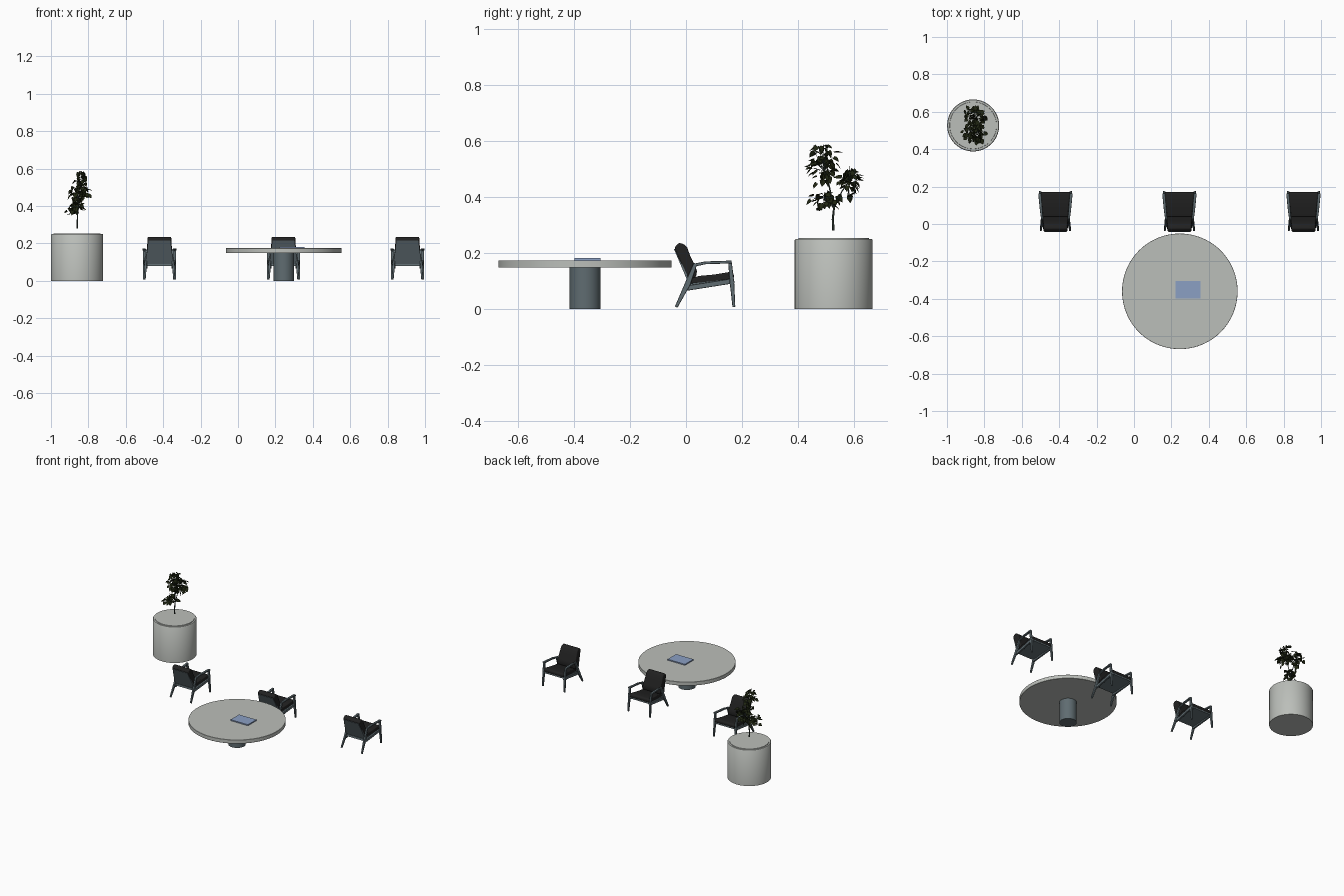
import bpy, bmesh, math, random
from mathutils import Vector, Matrix

if "Cube" in bpy.data.objects:
    bpy.data.objects.remove(bpy.data.objects["Cube"])

random.seed(7)


def mat(name, r, g, b):
    m = bpy.data.materials.new(name)
    m.diffuse_color = (r, g, b, 1)
    m.use_nodes = True
    m.node_tree.nodes["Principled BSDF"].inputs["Base Color"].default_value = m.diffuse_color
    return m


STONE = mat("pale grey stone", 0.50, 0.52, 0.49)
FRAME = mat("slate grey frame", 0.115, 0.15, 0.165)
BLACK = mat("black upholstery", 0.015, 0.015, 0.015)
BLUE = mat("blue cover", 0.26, 0.35, 0.55)
LEAF = mat("dark green leaf", 0.014, 0.019, 0.006)
BARK = mat("dark stem", 0.03, 0.045, 0.035)


def finish(name, bm, material, bevel=0.0, smooth=True, segs=2):
    bmesh.ops.recalc_face_normals(bm, faces=bm.faces)
    me = bpy.data.meshes.new(name)
    bm.to_mesh(me)
    bm.free()
    me.materials.append(material)
    ob = bpy.data.objects.new(name, me)
    bpy.context.collection.objects.link(ob)
    if bevel:
        mod = ob.modifiers.new("bevel", 'BEVEL')
        mod.width, mod.segments = bevel, segs
        mod.limit_method, mod.angle_limit = 'ANGLE', math.radians(30)
    if smooth:
        bpy.ops.object.select_all(action='DESELECT')
        ob.select_set(True)
        bpy.context.view_layer.objects.active = ob
        bpy.ops.object.shade_smooth_by_angle(angle=math.radians(40))
    return ob


def lathe(name, x, y, profile, material, n=96):
    """Turn an (r, z) profile; r = 0 ends are left to flat caps."""
    bm = bmesh.new()
    rings = [[bm.verts.new((x + r * math.cos(2 * math.pi * i / n),
                            y + r * math.sin(2 * math.pi * i / n), z))
              for i in range(n)] for r, z in profile]
    for a, b in zip(rings, rings[1:]):
        for i in range(n):
            j = (i + 1) % n
            bm.faces.new((a[i], a[j], b[j], b[i]))
    bm.faces.new(rings[0])
    bm.faces.new(rings[-1])
    return finish(name, bm, material)


def prism(name, cx, profile, half, material, bevel=0.0, segs=2):
    """Side profile of (y, z) points spread to +-half(y, z) in x."""
    bm = bmesh.new()
    sides = [[bm.verts.new((cx + s * half(y, z), y, z)) for y, z in profile]
             for s in (-1, 1)]
    n = len(profile)
    for i in range(n):
        j = (i + 1) % n
        bm.faces.new((sides[0][i], sides[0][j], sides[1][j], sides[1][i]))
    bm.faces.new(sides[0])
    bm.faces.new(sides[1])
    return finish(name, bm, material, bevel, segs=segs)


def bars(name, cx, points, material):
    """Mirrored pair of tapered bars; points are (x, y, z, width, depth)."""
    bm = bmesh.new()
    for s in (-1, 1):
        rings = []
        pos = [Vector((s * p[0], p[1], p[2])) for p in points]
        for k, p in enumerate(points):
            d = (pos[min(k + 1, len(pos) - 1)] - pos[max(k - 1, 0)]).normalized()
            across = Vector((1, 0, 0))
            deep = d.cross(across).normalized()
            rings.append([bm.verts.new(pos[k] + Vector((cx, 0, 0))
                          + across * a * p[3] / 2 + deep * b * p[4] / 2)
                          for a, b in ((-1, -1), (1, -1), (1, 1), (-1, 1))])
        for a, b in zip(rings, rings[1:]):
            for i in range(4):
                j = (i + 1) % 4
                bm.faces.new((a[i], a[j], b[j], b[i]))
        bm.faces.new(rings[0])
        bm.faces.new(rings[-1])
    return finish(name, bm, material, 0.002)


# Table, pedestal and book
TX, TY = 0.245, -0.36
lathe("table_pedestal", TX, TY, [(0.055, 0), (0.055, 0.148)], FRAME, 64)
lathe("table_top", TX, TY, [(0.308, 0.148), (0.309, 0.149), (0.309, 0.173),
                            (0.308, 0.174)], STONE)
bm = bmesh.new()
bmesh.ops.create_cube(bm, size=1, matrix=Matrix.Translation((0.289, -0.352, 0.1775))
                      @ Matrix.Diagonal((0.134, 0.093, 0.008, 1)))
finish("book", bm, BLUE, smooth=False)

# Planter with a slightly raised inner disc
PX, PY = -0.86, 0.527
lathe("planter", PX, PY, [(0.139, 0), (0.139, 0.246), (0.136, 0.25),
                          (0.126, 0.25), (0.125, 0.254)], STONE)

# Chairs
back_cushion = [(0.012, 0.106), (0.036, 0.114), (0.039, 0.135), (0.034, 0.152),
                (0.015, 0.19), (0.004, 0.22), (-0.009, 0.233), (-0.026, 0.236),
                (-0.041, 0.22), (-0.034, 0.2), (-0.002, 0.125)]
seat_cushion = [(0.012, 0.09), (0.016, 0.108), (0.045, 0.118), (0.10, 0.123),
                (0.155, 0.132), (0.168, 0.129), (0.172, 0.118), (0.168, 0.106),
                (0.10, 0.095)]
back_panel = [(-0.043, 0.214), (-0.037, 0.214), (0.018, 0.09), (0.012, 0.084)]
seat_panel = [(0.004, 0.078), (0.006, 0.09), (0.168, 0.108), (0.168, 0.098)]


def back_half(y, z):
    return 0.071 - 0.06 * (z - 0.1)


def seat_half(y, z):
    return 0.063 + 0.085 * y


for cx in (-0.42, 0.243, 0.906):
    prism("back_cushion", cx, back_cushion, back_half, BLACK, 0.006, 3)
    prism("seat_cushion", cx, seat_cushion, seat_half, BLACK, 0.005, 3)
    prism("back_panel", cx, back_panel,
          lambda y, z: 0.078 - 0.16 * (z - 0.085), FRAME)
    prism("seat_panel", cx, seat_panel, seat_half, FRAME)
    # side rails, legs and arms
    bars("seat_rail", cx, [(0.070, 0.0, 0.074, 0.012, 0.018),
                           (0.080, 0.172, 0.101, 0.012, 0.018)], FRAME)
    bars("rear_leg", cx, [(0.079, -0.035, 0.007, 0.010, 0.010),
                          (0.073, 0.006, 0.090, 0.012, 0.020),
                          (0.072, 0.034, 0.163, 0.012, 0.013)], FRAME)
    bars("front_leg", cx, [(0.084, 0.171, 0.007, 0.010, 0.010),
                           (0.082, 0.164, 0.095, 0.012, 0.016),
                           (0.083, 0.157, 0.166, 0.012, 0.013)], FRAME)
    bars("armrest", cx, [(0.071, 0.026, 0.156, 0.011, 0.011),
                         (0.076, 0.07, 0.165, 0.014, 0.010),
                         (0.084, 0.163, 0.168, 0.016, 0.010)], FRAME)

# Plant: trunk, twigs and folded heart-shaped leaves in three clumps
clumps = [((-0.835, 0.49, 0.515), (0.05, 0.05, 0.085), 62),
          ((-0.855, 0.585, 0.46), (0.065, 0.045, 0.06), 48),
          ((-0.875, 0.495, 0.39), (0.045, 0.055, 0.04), 36)]
cu = bpy.data.curves.new("plant_stems", 'CURVE')
cu.dimensions, cu.bevel_depth, cu.bevel_resolution = '3D', 0.0045, 1
cu.use_fill_caps = True
cu.materials.append(BARK)


def stem(points, r0, r1):
    sp = cu.splines.new('POLY')
    sp.points.add(len(points) - 1)
    for i, p in enumerate(points):
        sp.points[i].co = (*p, 1)
        sp.points[i].radius = r0 + (r1 - r0) * i / (len(points) - 1)


fork = Vector((-0.857, 0.528, 0.36))
stem([(-0.86, 0.526, 0.28), (-0.859, 0.524, 0.32), fork], 1.0, 0.75)
outline = [(0, 0), (0.35, -0.12), (0.55, 0.15), (0.45, 0.55), (0, 1.1)]
bm = bmesh.new()
for c, r, count in clumps:
    c, r = Vector(c), Vector(r)
    mid = fork.lerp(c, 0.5) + Vector((0, 0, 0.01))
    stem([fork, mid, c, c + Vector((0, 0, r.z * 0.7))], 0.7, 0.25)
    for k in range(count):
        u = Vector([random.gauss(0, 1) for _ in range(3)]).normalized()
        u *= random.uniform(0.35, 1.0)
        if u.z > 0:                      # clumps narrow towards the top
            u.x *= 1 - 0.55 * u.z
        p = c + Vector((u.x * r.x, u.y * r.y, u.z * r.z))
        if k % 4 == 0:
            stem([c.lerp(mid, random.random() * 0.5), p], 0.28, 0.15)
        size = random.uniform(0.018, 0.027)
        out = Vector((u.x, u.y, random.uniform(-1.3, 0.1))).normalized()
        side = out.cross(Vector((random.uniform(-.5, .5), random.uniform(-.5, .5), 1))).normalized()
        up = side.cross(out)
        mid_verts = [bm.verts.new(p + out * size * t - up * size * 0.12)
                     for t in (0, 1.1)]
        for s in (-1, 1):
            rim = [bm.verts.new(p + side * s * a * size + out * b * size)
                   for a, b in outline[1:-1]]
            bm.faces.new([mid_verts[0]] + rim + [mid_verts[1]])
finish("leaves", bm, LEAF, smooth=False)
bpy.context.collection.objects.link(bpy.data.objects.new("plant_stems", cu))
